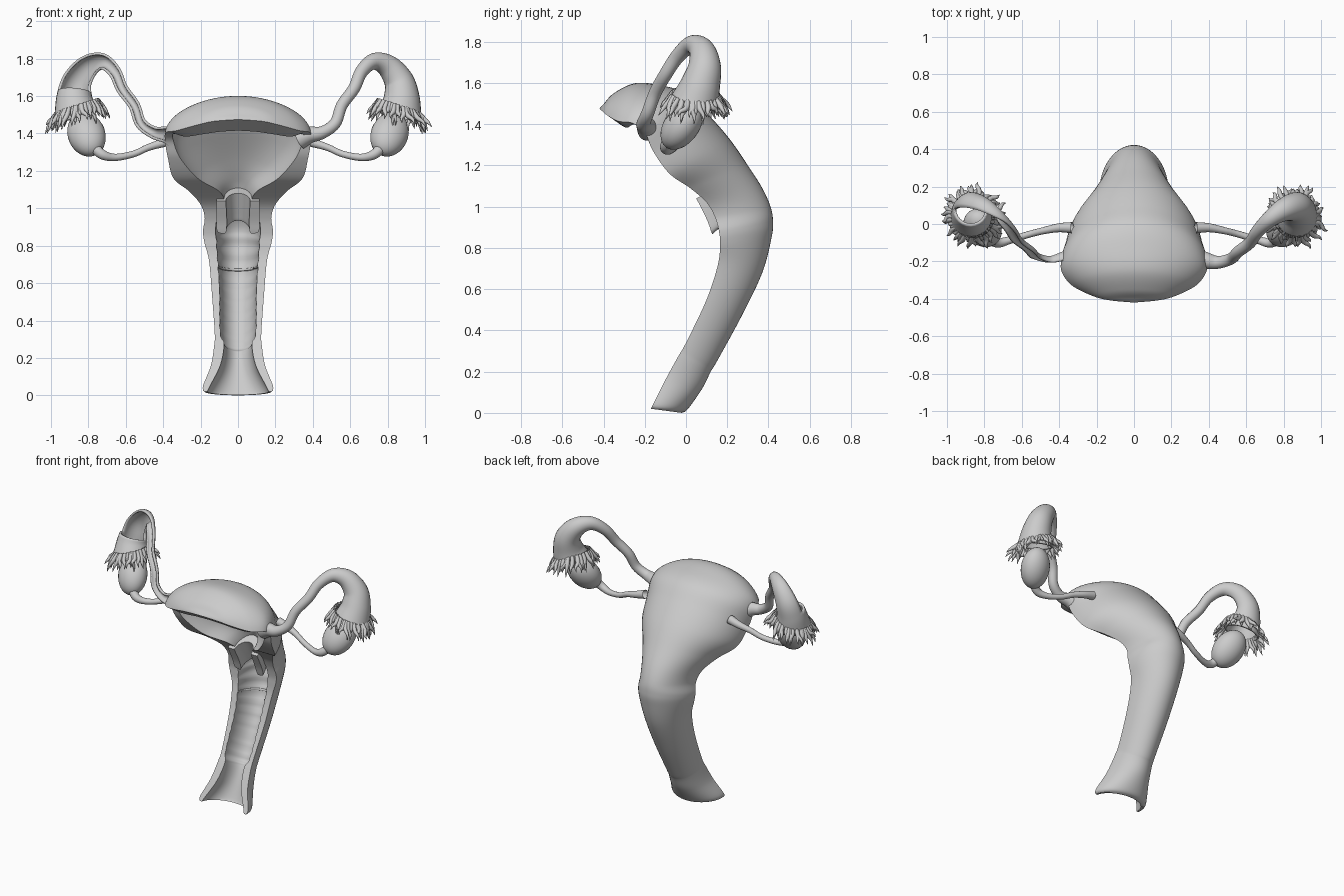
import bpy, bmesh, math, random
from mathutils import Vector

if "Cube" in bpy.data.objects:
    bpy.data.objects.remove(bpy.data.objects["Cube"])

random.seed(4)


def spline(rows, sub):
    """Catmull-Rom interpolation of rows of numbers."""
    out = []
    for i in range(len(rows) - 1):
        a, b, c, d = (rows[max(0, min(len(rows) - 1, i + k))] for k in (-1, 0, 1, 2))
        for s in range(sub):
            t = s / sub
            out.append([0.5 * (2 * q + (r - p) * t + (2 * p - 5 * q + 4 * r - v) * t * t
                               + (3 * q - p - 3 * r + v) * t ** 3)
                        for p, q, r, v in zip(a, b, c, d)])
    return out + [list(rows[-1])]


def finish(name, bm, angle=45):
    bmesh.ops.remove_doubles(bm, verts=bm.verts, dist=0.0004)
    bmesh.ops.recalc_face_normals(bm, faces=bm.faces)
    me = bpy.data.meshes.new(name)
    bm.to_mesh(me)
    bm.free()
    me.shade_smooth()
    me.set_sharp_from_angle(angle=math.radians(angle))
    ob = bpy.data.objects.new(name, me)
    bpy.context.collection.objects.link(ob)
    return ob


def loft(bm, rings, closed=True, skip=None):
    vs = [[bm.verts.new(p) for p in r] for r in rings]
    n = len(vs[0])
    for i in range(len(vs) - 1):
        for j in range(n if closed else n - 1):
            if skip and skip(i, j):
                continue
            k = (j + 1) % n
            bm.faces.new((vs[i][j], vs[i][k], vs[i + 1][k], vs[i + 1][j]))
    return vs


def half_ring(f, b, w, n=28):
    """Half ellipse from the cut edge f round the back point b."""
    return [(w * math.cos(math.pi * j / n),
             f[0] + (b[0] - f[0]) * math.sin(math.pi * j / n),
             f[1] + (b[1] - f[1]) * math.sin(math.pi * j / n)) for j in range(n + 1)]


def half_shell(name, outer, inner, sub, ridges=False):
    """Thick half tube: outer rows (fy,fz,by,bz,w), inner rows (w, depth, shift)."""
    bm, rings = bmesh.new(), []
    for (fy, fz, by, bz, w), (wi, fr, sh) in zip(spline(outer, sub), spline(inner, sub)):
        w, wi = max(w, 0), max(wi, 0)
        if ridges and 0.28 < fz < 0.84:
            k = 0.022 * math.sin(fz * 105)
            wi, fr = wi * (1 + k), fr * (1 + k)
        f2 = (fy + sh, fz - 0.7 * sh)
        b2 = (f2[0] + fr * (by - fy), f2[1] + fr * (bz - fz))
        rings.append(half_ring((fy, fz), (by, bz), w) + half_ring(f2, b2, wi)[::-1])
    vs = loft(bm, rings)
    n = len(vs[0])
    for ring in (vs[0], vs[-1]):          # close the end rims
        for j in range(n // 2 - 1):
            bm.faces.new((ring[j], ring[j + 1], ring[n - 2 - j], ring[n - 1 - j]))
    bmesh.ops.dissolve_degenerate(bm, dist=0.0003, edges=bm.edges)
    return finish(name, bm)


def sweep(bm, path, sides, sub, cut=0):
    """Round tube along (x,y,z,r); the front half is left open up to fraction cut."""
    pts = spline(path, sub)
    rings = []
    for i, p in enumerate(pts):
        t = (Vector(pts[min(i + 1, len(pts) - 1)][:3]) - Vector(pts[max(i - 1, 0)][:3])).normalized()
        ref = Vector((0, -1, 0)) if abs(t.y) < 0.93 else Vector((1, 0, 0))
        n1 = (ref - t * ref.dot(t)).normalized()
        n2 = t.cross(n1)
        rings.append([Vector(p[:3]) + max(p[3], 0) * (n1 * math.cos(a) + n2 * math.sin(a))
                      for a in (2 * math.pi * j / sides for j in range(sides))])
    return loft(bm, rings, True, lambda i, j: i < cut * len(pts)
                and math.cos(2 * math.pi * (j + 0.5) / sides) > 0.1)


# womb and birth canal: one thick shell, cut open along the front
OUTER = [(-.17, .02, -.02, .0, .18), (-.155, .05, .01, .02, .187), (-.1, .16, .08, .12, .145),
         (-.04, .27, .12, .2, .127), (0, .34, .15, .25, .125), (.1, .55, .27, .47, .14),
         (.155, .72, .37, .68, .155), (.165, .82, .415, .85, .18), (.16, .88, .422, .93, .187),
         (.14, .95, .41, 1.0, .178), (.1, 1.02, .37, 1.09, .2), (.02, 1.09, .3, 1.2, .26),
         (-.08, 1.16, .21, 1.33, .345), (-.16, 1.27, .1, 1.455, .375), (-.2, 1.36, 0, 1.55, .39),
         (-.26, 1.405, -.13, 1.59, .385), (-.33, 1.415, -.25, 1.598, .33),
         (-.385, 1.445, -.35, 1.55, .22), (-.408, 1.465, -.398, 1.5, .13), (-.42, 1.475, -.42, 1.475, 0)]
INNER = [(.165, .9, 0), (.15, .82, 0), (.095, .7, 0), (.075, .68, 0), (.095, .76, 0), (.098, .76, 0),
         (.108, .77, 0), (.115, .74, 0), (.12, .7, 0), (.11, .6, 0), (.07, .42, 0), (.1, .5, 0),
         (.215, .6, 0), (.31, .66, 0), (.345, .7, 0), (.345, .72, .01), (.28, .72, .045),
         (.19, .75, .07), (.1, .8, .08), (0, .8, .085)]
half_shell("womb_and_canal", OUTER, INNER, 10, True)

# neck of the womb, hanging into the canal
half_shell("cervix",
           [(.128, .865, .22, .955, .09), (.122, .88, .24, .965, .112), (.1, .94, .24, 1.01, .115),
            (.05, 1.04, .2, 1.12, .115)],
           [(.07, .85, 0), (.062, .66, 0), (.06, .55, 0), (.065, .5, 0)], 6)

# step-like fold lines in the canal
bm = bmesh.new()
for fy, fz, by, bz, w in ((-.035, .27, .085, .215, .086), (.148, .69, .305, .67, .107)):
    ring = half_ring((fy, fz), (by, bz), w, 20)
    sweep(bm, [(*p, .007) for p in ring], 8, 1)
finish("canal_folds", bm)

TUBE = [(.33, -.18, 1.37, .055), (.38, -.195, 1.392, .046), (.45, -.205, 1.405, .034),
        (.52, -.185, 1.455, .031), (.555, -.15, 1.55, .031), (.62, -.1, 1.64, .032),
        (.66, -.04, 1.73, .035), (.725, .025, 1.785, .044), (.8, .075, 1.76, .062),
        (.86, .09, 1.68, .08), (.875, .07, 1.59, .097), (.865, .045, 1.51, .118)]
LIGAMENT = [(.33, -.02, 1.37, .03), (.4, -.02, 1.35, .024), (.48, -.035, 1.325, .019),
            (.56, -.055, 1.29, .018), (.66, -.085, 1.272, .02), (.73, -.1, 1.29, .027),
            (.78, -.07, 1.34, .03)]

for s, side in ((1, "right"), (-1, "left")):
    def flip(path):
        return [(s * x, y, z, r) for x, y, z, r in path]

    # egg tube widening into a funnel; the left one is cut open
    bm = bmesh.new()
    sweep(bm, flip(TUBE), 24, 6, 0.86 if s < 0 else 0)
    tube = finish("egg_tube_" + side, bm)
    mod = tube.modifiers.new("wall", 'SOLIDIFY')
    mod.thickness = 0.014
    mod.offset = -1

    # fringe of curled fingers round the funnel mouth
    bm = bmesh.new()
    for layer in range(2):
        count = 24
        for k in range(count):
            a = 2 * math.pi * (k + 0.5 * layer) / count + random.uniform(-.08, .08)
            c, d = math.cos(a), math.sin(a)
            out = random.uniform(.02, .075) - .012 * layer
            drop = random.uniform(.05, .085) + .015 * layer
            tw = random.uniform(-.025, .025)
            z0 = 1.53 - .035 * c
            path = [(.86 + .106 * c, .04 + .106 * d, z0 + .02, .011),
                    (.86 + (.118 + .3 * out) * c, .04 + (.118 + .3 * out) * d, z0 - .02, .014),
                    (.86 + (.115 + .75 * out) * c - tw * d, .04 + (.115 + .75 * out) * d + tw * c,
                     z0 - .6 * drop, .009),
                    (.86 + (.118 + out) * c - tw * d, .04 + (.118 + out) * d + tw * c,
                     z0 - drop, .001)]
            sweep(bm, flip(path), 7, 3)
    finish("fringe_" + side, bm, 60)

    # ovary
    bm = bmesh.new()
    bmesh.ops.create_uvsphere(bm, u_segments=28, v_segments=18, radius=1)
    axis = Vector((.3, .55, .75)).normalized()
    u = axis.cross(Vector((0, 1, 0))).normalized()
    v = axis.cross(u)
    for vert in bm.verts:
        p = Vector((.81, -.02, 1.395)) + u * vert.co.x * .1 + v * vert.co.y * .085 + axis * vert.co.z * .135
        vert.co = (s * p.x, p.y, p.z)
    finish("ovary_" + side, bm)

    # ligament from the womb to the ovary
    bm = bmesh.new()
    sweep(bm, flip(LIGAMENT), 14, 6)
    finish("ovary_ligament_" + side, bm)
